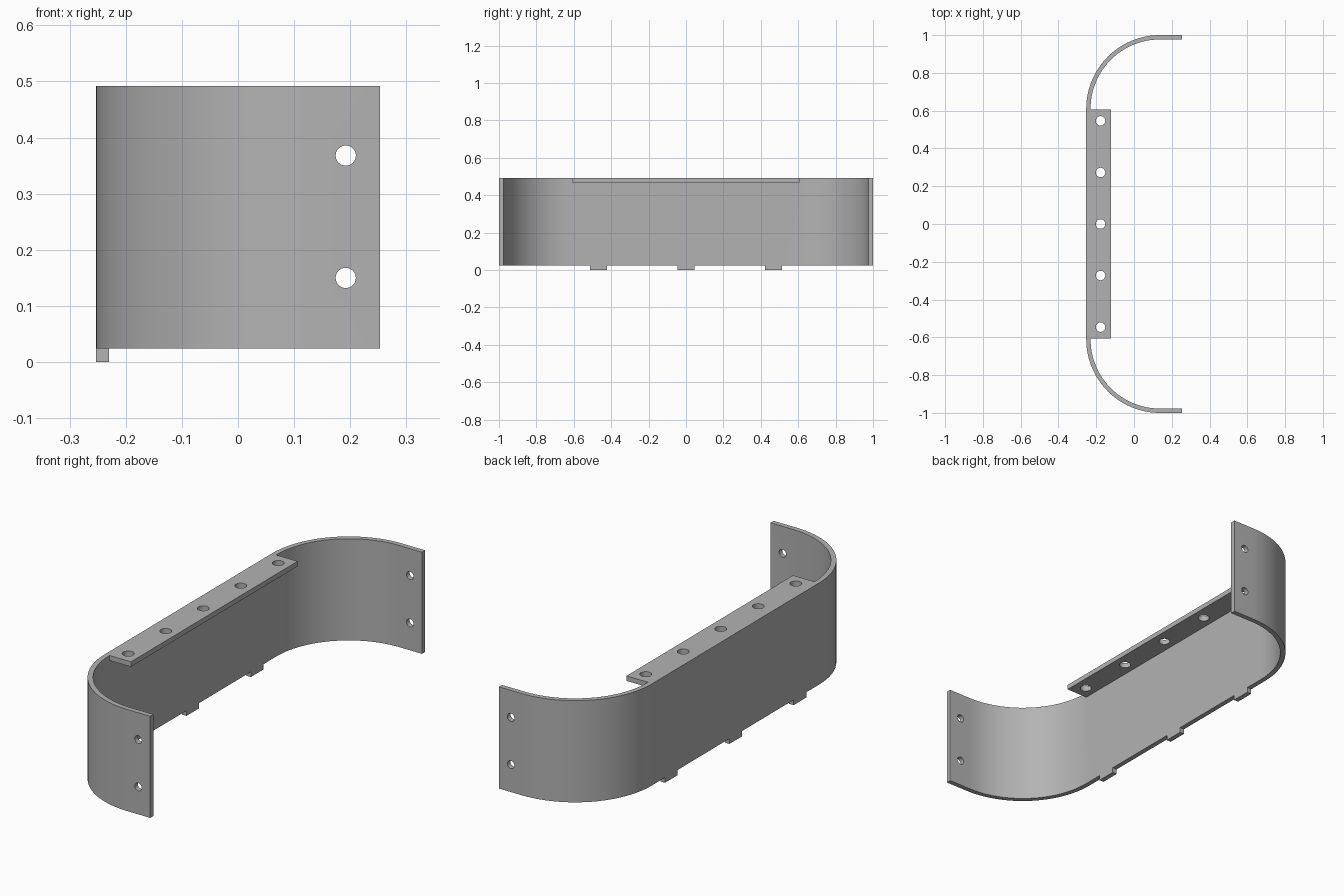
import bpy, bmesh
from math import pi, sin, cos
from mathutils import Matrix, Vector

cube = bpy.data.objects.get("Cube")
if cube:
    bpy.data.objects.remove(cube, do_unlink=True)

X, R, T = 0.253, 0.39, 0.023        # half width, outer bend radius, sheet thickness
Z0, Z1 = 0.024, 0.492               # wall bottom and top
CX, CY = R - X, 1 - R               # bend centre

steel = bpy.data.materials.new("plain grey steel")
steel.use_nodes = True
grey = (0.45, 0.45, 0.45, 1)
steel.diffuse_color = grey
steel.node_tree.nodes["Principled BSDF"].inputs["Base Color"].default_value = grey


def make(name, bm):
    bmesh.ops.recalc_face_normals(bm, faces=bm.faces)
    mesh = bpy.data.meshes.new(name)
    bm.to_mesh(mesh)
    bm.free()
    mesh.materials.append(steel)
    obj = bpy.data.objects.new(name, mesh)
    bpy.context.collection.objects.link(obj)
    return obj


def box(name, lo, hi):
    bm = bmesh.new()
    lo, hi = Vector(lo), Vector(hi)
    size = Matrix.Diagonal((*(hi - lo), 1))
    bmesh.ops.create_cube(bm, size=1, matrix=Matrix.Translation((lo + hi) / 2) @ size)
    return make(name, bm)


def pin(name, centre, radius, depth, axis):
    bm = bmesh.new()
    turn = Matrix.Rotation(pi / 2, 4, "X") if axis == "Y" else Matrix()
    bmesh.ops.create_cone(bm, cap_ends=True, segments=32, radius1=radius, radius2=radius,
                          depth=depth, matrix=Matrix.Translation(centre) @ turn)
    return make(name, bm)


def combine(target, other, operation):
    mod = target.modifiers.new(operation.title(), "BOOLEAN")
    mod.operation, mod.solver, mod.object = operation, "EXACT", other
    bpy.context.view_layer.objects.active = target
    bpy.ops.object.modifier_apply(modifier=mod.name)
    bpy.data.objects.remove(other, do_unlink=True)


def side(radius, steps=24):
    """Path of one sheet face, from the front end round to the back end."""
    bend = [(CX - radius * sin(a), CY + radius * cos(a))
            for a in (pi / 2 * i / steps for i in range(steps + 1))]
    back = [(X, CY + radius)] + bend
    return [(x, -y) for x, y in back] + back[::-1]


# Bent sheet wall
bm = bmesh.new()
outline = side(R) + side(R - T)[::-1]
face = bm.faces.new([bm.verts.new((x, y, Z0)) for x, y in outline])
sweep = bmesh.ops.extrude_face_region(bm, geom=[face])
bmesh.ops.translate(bm, vec=(0, 0, Z1 - Z0),
                    verts=[v for v in sweep["geom"] if isinstance(v, bmesh.types.BMVert)])
bracket = make("curved_bracket", bm)

# Top flange and bottom locating tabs
combine(bracket, box("flange", (-X, -0.606, Z1 - T), (-0.121, 0.606, Z1)), "UNION")
for y in (-0.468, 0, 0.468):
    combine(bracket, box("tab", (-X, y - 0.046, 0), (-X + T, y + 0.046, Z0 + 0.02)), "UNION")

# Screw holes along the flange
for i in range(-2, 3):
    combine(bracket, pin("hole", (-0.177, i * 0.273, Z1), 0.025, 0.1, "Z"), "DIFFERENCE")

# Screw holes in both end plates
for y in (-1, 1):
    for z in (0.15, 0.368):
        combine(bracket, pin("hole", (0.192, y, z), 0.018, 0.1, "Y"), "DIFFERENCE")

# Smooth bends, sharp sheet edges
bpy.ops.object.select_all(action="DESELECT")
bracket.select_set(True)
bpy.context.view_layer.objects.active = bracket
bpy.ops.object.shade_smooth_by_angle(angle=pi / 6)
